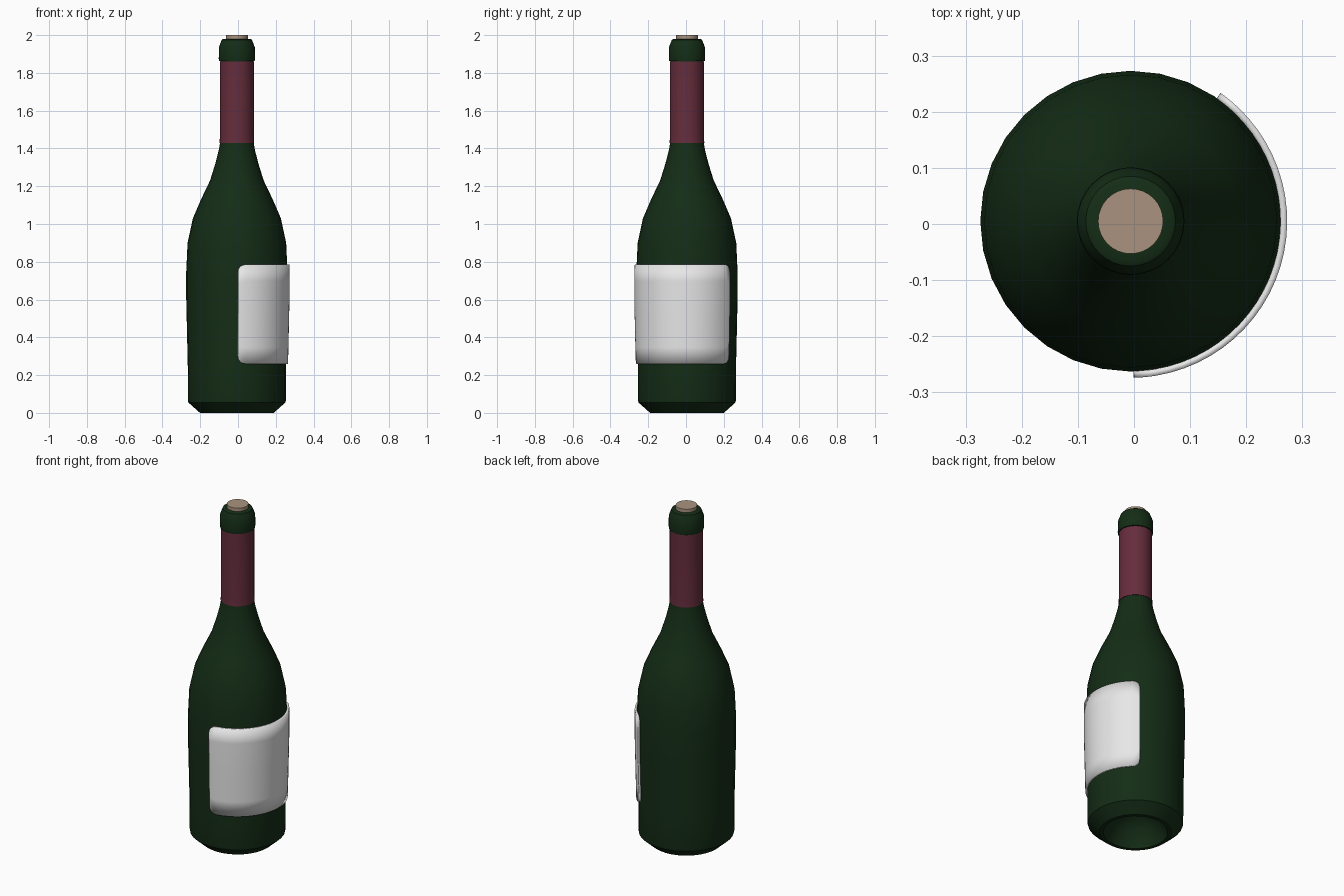
import bpy, bmesh, math

if "Cube" in bpy.data.objects:
    bpy.data.objects.remove(bpy.data.objects["Cube"])

CX, CY = -0.006, 0.005      # bottle axis; the label offsets the overall bounds


def material(name, rgb):
    m = bpy.data.materials.new(name)
    m.diffuse_color = (*rgb, 1)
    m.use_nodes = True
    m.node_tree.nodes["Principled BSDF"].inputs["Base Color"].default_value = m.diffuse_color
    return m


GREEN = material("dark green glass", (0.007, 0.026, 0.008))
RED = material("burgundy foil", (0.13, 0.026, 0.045))
CORK = material("cork", (0.40, 0.29, 0.21))
PAPER = material("white paper", (0.8, 0.8, 0.8))


def finish(name, bm, mat, angle=35):
    bmesh.ops.recalc_face_normals(bm, faces=bm.faces)
    me = bpy.data.meshes.new(name)
    bm.to_mesh(me)
    bm.free()
    me.materials.append(mat)
    ob = bpy.data.objects.new(name, me)
    bpy.context.collection.objects.link(ob)
    ob.location = (CX, CY, 0)
    bpy.ops.object.select_all(action='DESELECT')
    ob.select_set(True)
    bpy.context.view_layer.objects.active = ob
    bpy.ops.object.shade_smooth_by_angle(angle=math.radians(angle))
    return ob


def lathe(name, profile, mat, n=32):
    """Spin (radius, height) points around the bottle axis."""
    bm = bmesh.new()
    vs = [bm.verts.new((r, 0, z)) for r, z in profile]
    es = [bm.edges.new(p) for p in zip(vs, vs[1:])]
    bmesh.ops.spin(bm, geom=vs + es, axis=(0, 0, 1), cent=(0, 0, 0),
                   angle=math.tau, steps=n, use_duplicate=False)
    bmesh.ops.remove_doubles(bm, verts=bm.verts, dist=1e-4)
    return finish(name, bm, mat)


# glass body with a hollow punt underneath
lathe("bottle_body", [
    (0, 0.15), (0.07, 0.135), (0.125, 0.09), (0.16, 0.03), (0.175, 0), (0.195, 0),
    (0.257, 0.055), (0.259, 0.065), (0.260, 0.25), (0.268, 0.60), (0.268, 0.75),
    (0.261, 0.90), (0.233, 1.03), (0.190, 1.13), (0.142, 1.23), (0.114, 1.32),
    (0.096, 1.39), (0.089, 1.43), (0.087, 1.46), (0.087, 1.87)], GREEN)

# foil sleeve around the neck
lathe("neck_foil", [(0.086, 1.43), (0.092, 1.43), (0.090, 1.46), (0.090, 1.86),
                    (0.086, 1.86)], RED)

# lip ring
lathe("lip_ring", [(0.085, 1.862), (0.094, 1.862), (0.096, 1.875), (0.095, 1.935),
                   (0.088, 1.955), (0.080, 1.975), (0.072, 1.98), (0.05, 1.98)], GREEN)

# cork
lathe("cork", [(0.058, 1.93), (0.058, 2.0), (0, 2.0)], CORK)

# curved paper label with rounded corners, wrapped round one side
A0, A1, Z0, Z1, R = math.radians(-89), math.radians(55), 0.26, 0.785, 0.04
corner = [(R * (1 - math.cos(t)), R * (1 - math.sin(t)))
          for t in (i * math.pi / 12 for i in range(7))]
cols = [(A0 + d / 0.27, inset) for d, inset in corner]
inner0, inner1 = A0 + R / 0.27, A1 - R / 0.27
cols += [(inner0 + (inner1 - inner0) * i / 24, 0) for i in range(1, 24)]
cols += [(A1 - d / 0.27, inset) for d, inset in reversed(corner)]
bm = bmesh.new()
grid = []
for a, inset in cols:
    col = []
    for k in range(7):
        z = Z0 + inset + (Z1 - Z0 - 2 * inset) * k / 6
        r = 0.271 + 0.008 * min(1, (z - Z0) / 0.35)
        col.append(bm.verts.new((r * math.cos(a), r * math.sin(a), z)))
    grid.append(col)
for c0, c1 in zip(grid, grid[1:]):
    for k in range(6):
        bm.faces.new((c0[k], c1[k], c1[k + 1], c0[k + 1]))
label = finish("label", bm, PAPER)
thick = label.modifiers.new("thickness", 'SOLIDIFY')
thick.thickness = 0.012
thick.offset = -1 if label.data.polygons[0].normal.x * 0.1 - label.data.polygons[0].normal.y > 0 else 1
